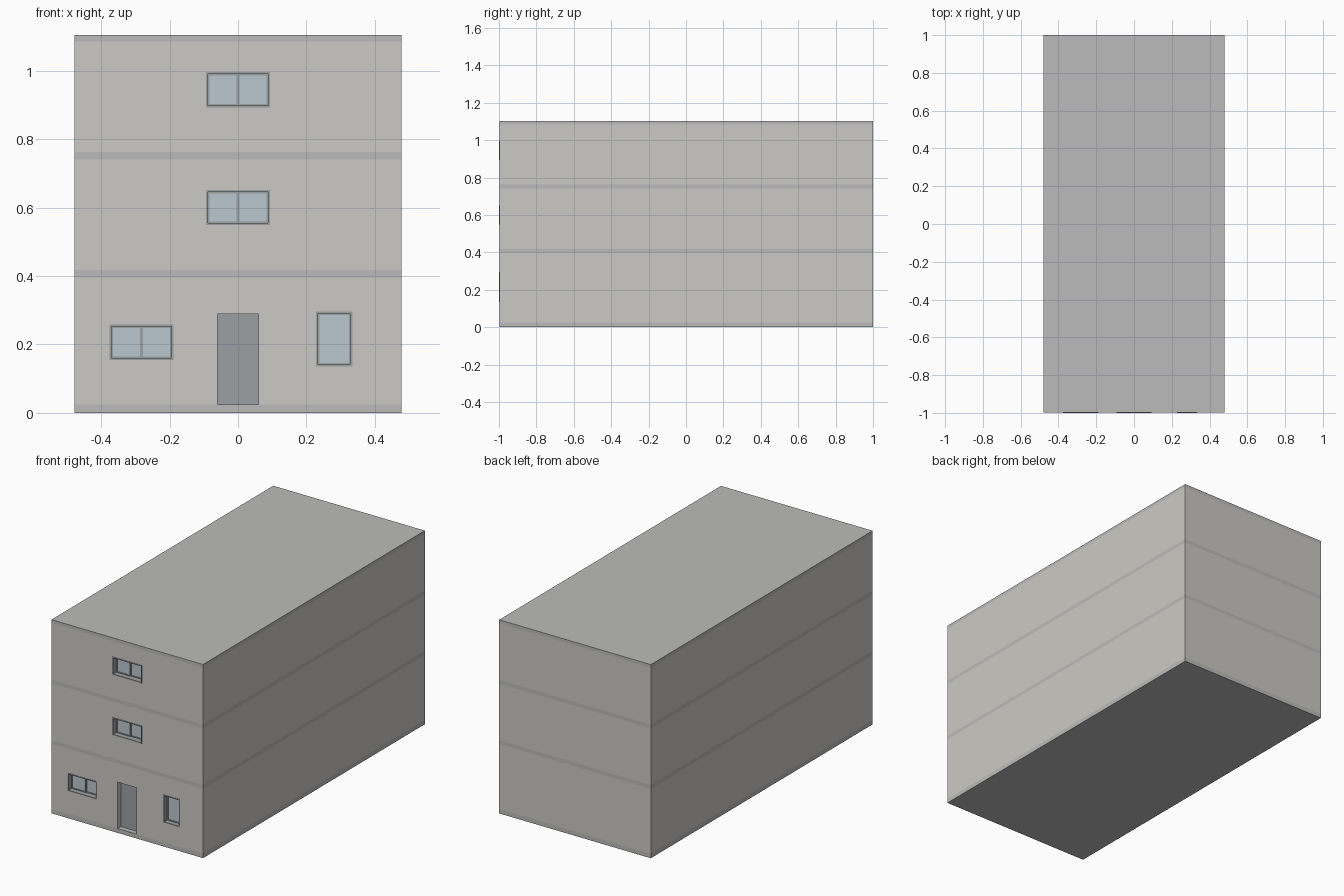
import bpy

if "Cube" in bpy.data.objects:
    bpy.data.objects.remove(bpy.data.objects["Cube"])

W, FRONT, BACK = 0.478, -0.998, 1.0      # half width, front and back faces
T = 0.04                                 # wall thickness


def material(name, rgb):
    m = bpy.data.materials.new(name)
    m.diffuse_color = (*rgb, 1)
    m.use_nodes = True
    m.node_tree.nodes["Principled BSDF"].inputs["Base Color"].default_value = m.diffuse_color
    return m


WALL = material("plaster", (0.60, 0.59, 0.555))
SLAB = material("concrete", (0.50, 0.50, 0.495))
FRAME = material("grey_frame", (0.34, 0.36, 0.37))
GLASS = material("pale_glass", (0.50, 0.58, 0.63))
DOOR = material("grey_door", (0.33, 0.35, 0.37))


def box(name, x0, x1, y0, y1, z0, z1, mat=None):
    bpy.ops.mesh.primitive_cube_add(
        size=1, location=((x0 + x1) / 2, (y0 + y1) / 2, (z0 + z1) / 2))
    ob = bpy.context.object
    ob.name = name
    ob.scale = (x1 - x0, y1 - y0, z1 - z0)
    bpy.ops.object.transform_apply(location=False, rotation=False, scale=True)
    if mat:
        ob.data.materials.append(mat)
    return ob


def cut(ob, cutter):
    bpy.context.view_layer.objects.active = ob
    mod = ob.modifiers.new("opening", 'BOOLEAN')
    mod.operation, mod.solver, mod.object = 'DIFFERENCE', 'EXACT', cutter
    bpy.ops.object.modifier_apply(modifier=mod.name)
    bpy.data.objects.remove(cutter)


def ring(name, x0, x1, y0, y1, z0, z1, t, mat):
    # rectangular frame made of two uprights and two rails
    box(name + "_left", x0, x0 + t, y0, y1, z0, z1, mat)
    box(name + "_right", x1 - t, x1, y0, y1, z0, z1, mat)
    box(name + "_bottom", x0 + t, x1 - t, y0, y1, z0, z0 + t, mat)
    box(name + "_top", x0 + t, x1 - t, y0, y1, z1 - t, z1, mat)


# Floor slabs and roof slab, flush with the walls
for name, z0, z1 in [("ground_slab", 0, 0.025), ("first_floor_slab", 0.396, 0.417),
                     ("second_floor_slab", 0.741, 0.762), ("roof_slab", 1.085, 1.104)]:
    box(name, -W, W, FRONT, BACK, z0, z1, SLAB)

# Hollow wall shell of each storey
storeys = []
for name, z0, z1 in [("ground_walls", 0.025, 0.396), ("first_floor_walls", 0.417, 0.741),
                     ("second_floor_walls", 0.762, 1.085)]:
    walls = box(name, -W, W, FRONT, BACK, z0, z1, WALL)
    cut(walls, box("room_cutter", -W + T, W - T, FRONT + T, BACK - T, z0 - 0.1, z1 + 0.1))
    storeys.append(walls)


def window(name, walls, x0, x1, z0, z1, panes):
    cut(walls, box("window_cutter", x0, x1, FRONT - 0.1, FRONT + T + 0.02, z0, z1))
    # thin lining standing just proud of the wall, then set-back sashes
    ring(name + "_lining", x0, x1, -1.0, FRONT + T, z0, z1, 0.006, FRAME)
    a, b, c, d = x0 + 0.006, x1 - 0.006, z0 + 0.006, z1 - 0.006
    step = (b - a) / panes
    for i in range(panes):
        p, q = a + i * step, a + (i + 1) * step
        y = -0.972 + 0.004 * i
        ring(f"{name}_sash_{i}", p, q, y, y + 0.012, c, d, 0.004, FRAME)
        box(f"{name}_glass_{i}", p + 0.004, q - 0.004, y + 0.004, y + 0.008,
            c + 0.004, d - 0.004, GLASS)


window("top_window", storeys[2], -0.093, 0.093, 0.893, 0.996, 2)
window("middle_window", storeys[1], -0.093, 0.093, 0.549, 0.651, 2)
window("left_window", storeys[0], -0.375, -0.189, 0.155, 0.258, 2)
window("right_window", storeys[0], 0.228, 0.334, 0.136, 0.296, 1)

# Recessed entrance door
cut(storeys[0], box("door_cutter", -0.06, 0.06, FRONT - 0.1, FRONT + T + 0.02, 0.0, 0.289))
box("door_leaf", -0.06, 0.06, -0.97, -0.958, 0.025, 0.289, DOOR)
